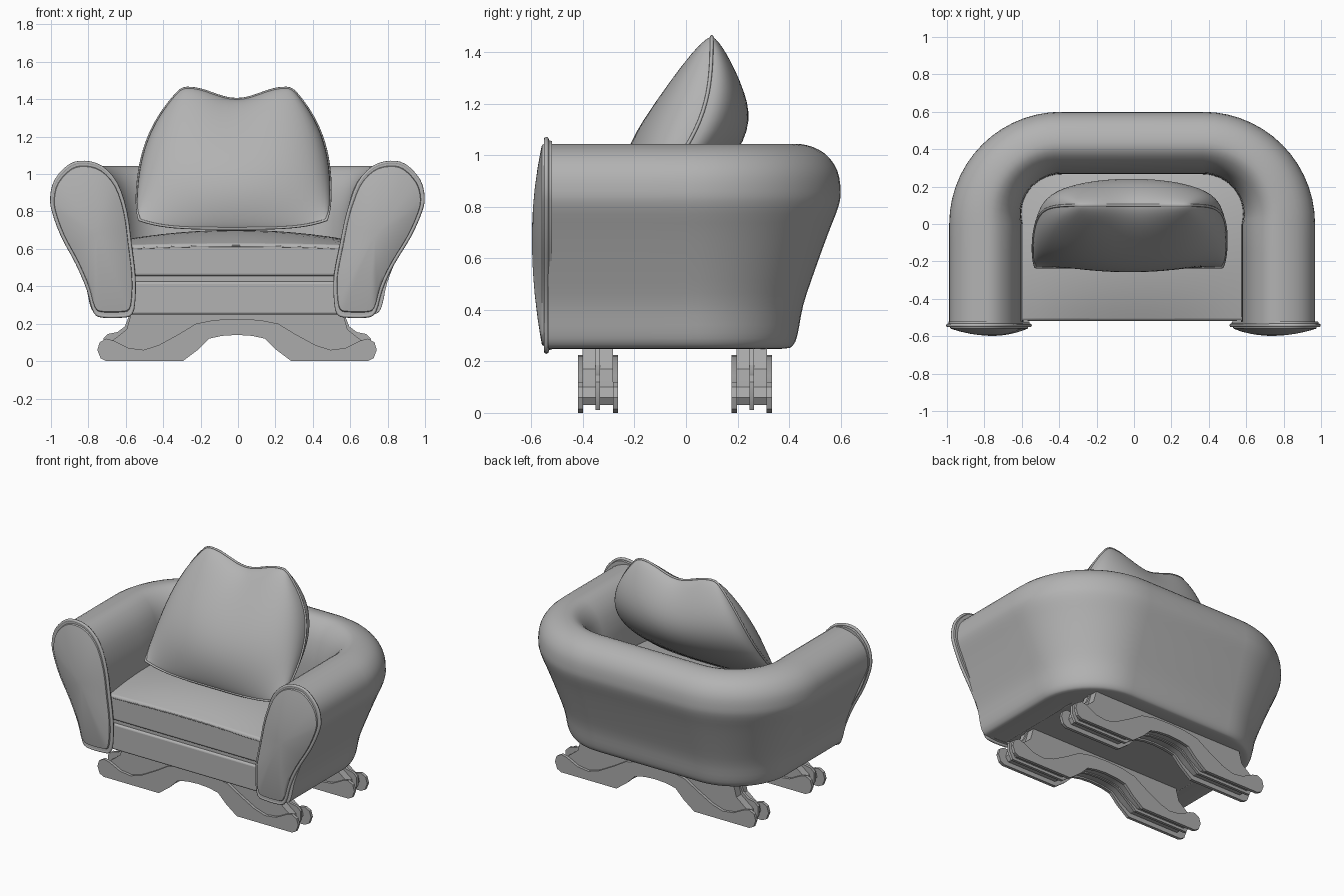
import bpy, bmesh
from math import sin, cos, pi, radians
from mathutils import Vector

if "Cube" in bpy.data.objects:
    bpy.data.objects.remove(bpy.data.objects["Cube"])


def grey(name, v):
    m = bpy.data.materials.new(name)
    m.diffuse_color = (v, v, v, 1)
    m.use_nodes = True
    m.node_tree.nodes["Principled BSDF"].inputs["Base Color"].default_value = m.diffuse_color
    return m


FABRIC, WOOD = grey("fabric_grey", .45), grey("leg_grey", .41)


def smooth(ob, angle=40):
    bpy.ops.object.select_all(action='DESELECT')
    ob.select_set(True)
    bpy.context.view_layer.objects.active = ob
    bpy.ops.object.shade_smooth_by_angle(angle=radians(angle))


def finish(name, bm, angle=40, mat=FABRIC):
    bmesh.ops.recalc_face_normals(bm, faces=bm.faces)
    me = bpy.data.meshes.new(name)
    bm.to_mesh(me)
    bm.free()
    me.materials.append(mat)
    ob = bpy.data.objects.new(name, me)
    bpy.context.collection.objects.link(ob)
    smooth(ob, angle)
    return ob


def rounded(pts, n=3):
    """Catmull-Rom smoothing of a 2D closed outline."""
    out, c = [], len(pts)
    for i in range(c):
        a, b, d, e = (Vector(pts[(i + k) % c]) for k in (-1, 0, 1, 2))
        for j in range(n):
            t = j / n
            out.append(0.5 * (2 * b + (d - a) * t + (2 * a - 5 * b + 4 * d - e) * t * t
                              + (3 * b - a - 3 * d + e) * t ** 3))
    return out


def loft(name, rings, angle=40, mat=FABRIC):
    """Skin closed rings and cap both ends."""
    bm = bmesh.new()
    vs = [[bm.verts.new(p) for p in r] for r in rings]
    n = len(vs[0])
    for a, b in zip(vs, vs[1:]):
        for i in range(n):
            bm.faces.new((a[i], a[(i + 1) % n], b[(i + 1) % n], b[i]))
    bm.faces.new(vs[0])
    bm.faces.new(vs[-1])
    return finish(name, bm, angle, mat)


def piping(name, pts, r, closed=True):
    cu = bpy.data.curves.new(name, 'CURVE')
    cu.dimensions = '3D'
    cu.bevel_depth = r
    cu.bevel_resolution = 2
    cu.materials.append(FABRIC)
    sp = cu.splines.new('POLY')
    sp.points.add(len(pts) - 1)
    for p, q in zip(sp.points, pts):
        p.co = (*q, 1)
    sp.use_cyclic_u = closed
    ob = bpy.data.objects.new(name, cu)
    bpy.context.collection.objects.link(ob)
    bpy.ops.object.select_all(action='DESELECT')
    ob.select_set(True)
    bpy.context.view_layer.objects.active = ob
    bpy.ops.object.convert(target='MESH')
    smooth(bpy.context.object, 60)


# U-shaped arms and back: one section swept round the seat
section = rounded([(-.37, .25), (-.25, .25), (-.215, .265), (-.195, .31), (-.17, .42), (-.115, .56),
                   (-.055, .70), (-.01, .80), (0, .86), (-.015, .94), (-.07, 1.005), (-.16, 1.04),
                   (-.25, 1.035), (-.33, .96), (-.375, .84), (-.39, .7), (-.395, .5), (-.395, .28)])
CX, CY, R, OFF = .378, 0, .6, -.010
half = [(CX, y, 0) for y in (-.535, -.35, -.15)] + [(CX, CY, pi / 2 * i / 14) for i in range(15)]
path = half + [(0, CY, pi / 2)] + [(-x, y, pi - a) for x, y, a in reversed(half)]
rings = []
for cx, cy, a in path:
    k = 1 - .15 * sin(a)
    rings.append([(OFF + cx + (R + o * k) * cos(a), cy + (R + o * k) * sin(a), z) for o, z in section])
loft("arms_and_back", rings)

# Domed arm front panels with piped rim
panel = rounded([(.57, .25), (.62, .235), (.72, .235), (.765, .26), (.80, .38), (.86, .52), (.94, .67),
                 (.988, .80), (.998, .88), (.975, .97), (.90, 1.05), (.82, 1.067), (.73, 1.04),
                 (.65, .95), (.60, .80), (.575, .62), (.555, .45), (.555, .33)])
mid = Vector((.755, .68))
for side, tag in ((-1, "left"), (1, "right")):
    def ring(s, y):
        pts = []
        for p in panel:
            q = mid + (p - mid) * s
            # the right panel leans inward a little at the bottom
            lean = .006 + .03 * min(1, max(0, (.86 - q.y) / .4)) if side > 0 else 0
            pts.append((side * q.x - lean, y, q.y))
        return pts
    steps = [(.97, -.52), (.98, -.55), (.94, -.55)]
    steps += [(s, -.553 - .045 * (1 - s * s)) for s in (.93, .85, .7, .5, .3, .1)]
    loft(tag + "_arm_panel", [ring(s, y) for s, y in steps], 50)
    piping(tag + "_arm_piping", ring(.985, -.542), .010)


# Base and crowned seat cushion
def cushion(name, x, y0, y1, z0, z1, crown, bevel):
    bm = bmesh.new()
    bmesh.ops.create_cube(bm, size=2)
    bmesh.ops.subdivide_edges(bm, edges=bm.edges[:], cuts=11, use_grid_fill=True)
    for v in bm.verts:
        u, w, t = v.co
        z = z0 + (z1 - z0) * (t + 1) / 2
        z += crown * (t + 1) / 2 * (1 - .6 * u * u) * (1.15 - w * w)
        v.co = (OFF + x * u, y0 + (y1 - y0) * (w + 1) / 2, z)
    ob = finish(name, bm)
    m = ob.modifiers.new("round", 'BEVEL')
    m.width = bevel
    m.segments = 4
    m.limit_method = 'ANGLE'
    m.angle_limit = radians(50)


cushion("seat_base", .60, -.505, .29, .25, .425, 0, .012)
cushion("seat_platform", .60, -.49, .28, .41, .47, 0, .005)
cushion("seat_cushion", .60, -.517, .275, .455, .615, .075, .03)
piping("seat_piping", [(OFF + .56 * u / 8, -.514, .602 + .013 * (1 - (u / 8) ** 2))
                       for u in range(-8, 9)], .005, False)


# Leaning back pillow
def pillow_point(u, v, bulge):
    zb = .71 + .045 * u ** 4
    a = abs(u)
    zt = 1.40 + .06 * sin(pi / 2 * min(1, a / .82)) ** 2 - .025 * (max(0, a - .85) / .15) ** 2
    w = .52 - .205 * v ** 3 - .02 * (1 - v) ** 12
    y = -.23 + .33 * v + .1 * sin(pi * v)
    power = .9 - .25 * v * v
    y += bulge * max(0, sin(pi * v)) ** power * max(0, 1 - u * u) ** .4
    return (-.027 + .02 * v + w * u, y, zb + (zt - zb) * v)


N = 28
us = [sin(pi / 2 * (2 * i / N - 1)) for i in range(N + 1)]
vv = [(1 - cos(pi * i / N)) / 2 for i in range(N + 1)]
bm = bmesh.new()
for bulge in (-.245, .185):
    g = [[bm.verts.new(pillow_point(u, v, bulge)) for u in us] for v in vv]
    for i in range(N):
        for j in range(N):
            bm.faces.new((g[i][j], g[i][j + 1], g[i + 1][j + 1], g[i + 1][j]))
bmesh.ops.remove_doubles(bm, verts=bm.verts, dist=.0005)
finish("back_pillow", bm, 60)
edge = ([(u, 0) for u in us[:-1]] + [(1, v) for v in vv[:-1]]
        + [(u, 1) for u in us[:0:-1]] + [(-1, v) for v in vv[:0:-1]])
piping("pillow_piping", [pillow_point(u, v, 0) for u, v in edge], .007)


# Two runners, each layered from flat profiles
def runner_layer(name, right_half, y0, y1):
    prof = right_half + [(-x, z) for x, z in reversed(right_half) if x > 0]
    loft(name, [[(x - .005, y, z) for x, z in prof] for y in (y0, y1)], 30, WOOD)


plate = [(0, .14), (.08, .135), (.15, .12), (.21, .06), (.29, 0), (.70, 0), (.73, .015), (.747, .06),
         (.735, .10), (.70, .12), (.66, .11), (.58, .07), (.50, .06), (.42, .085), (.31, .145),
         (.22, .20), (.12, .22), (0, .225)]
core = [(0, .15), (.08, .145), (.16, .13), (.22, .08), (.30, .03), (.67, .03), (.69, .06), (.68, .10),
        (.64, .13), (.59, .17), (.565, .26), (0, .26)]
fin = [(0, .143), (.08, .138), (.15, .123), (.29, .012), (.69, .012), (.715, .06), (.715, .12),
       (.69, .145), (.64, .155), (.60, .185), (.57, .26), (0, .26)]
for tag, y in (("front", -.342), ("rear", .255)):
    runner_layer(tag + "_leg_outer_plate", plate, y - .078, y - .058)
    runner_layer(tag + "_leg_inner_plate", plate, y + .058, y + .078)
    runner_layer(tag + "_leg_core", core, y - .059, y + .059)
    runner_layer(tag + "_leg_fin", fin, y - .009, y + .009)
